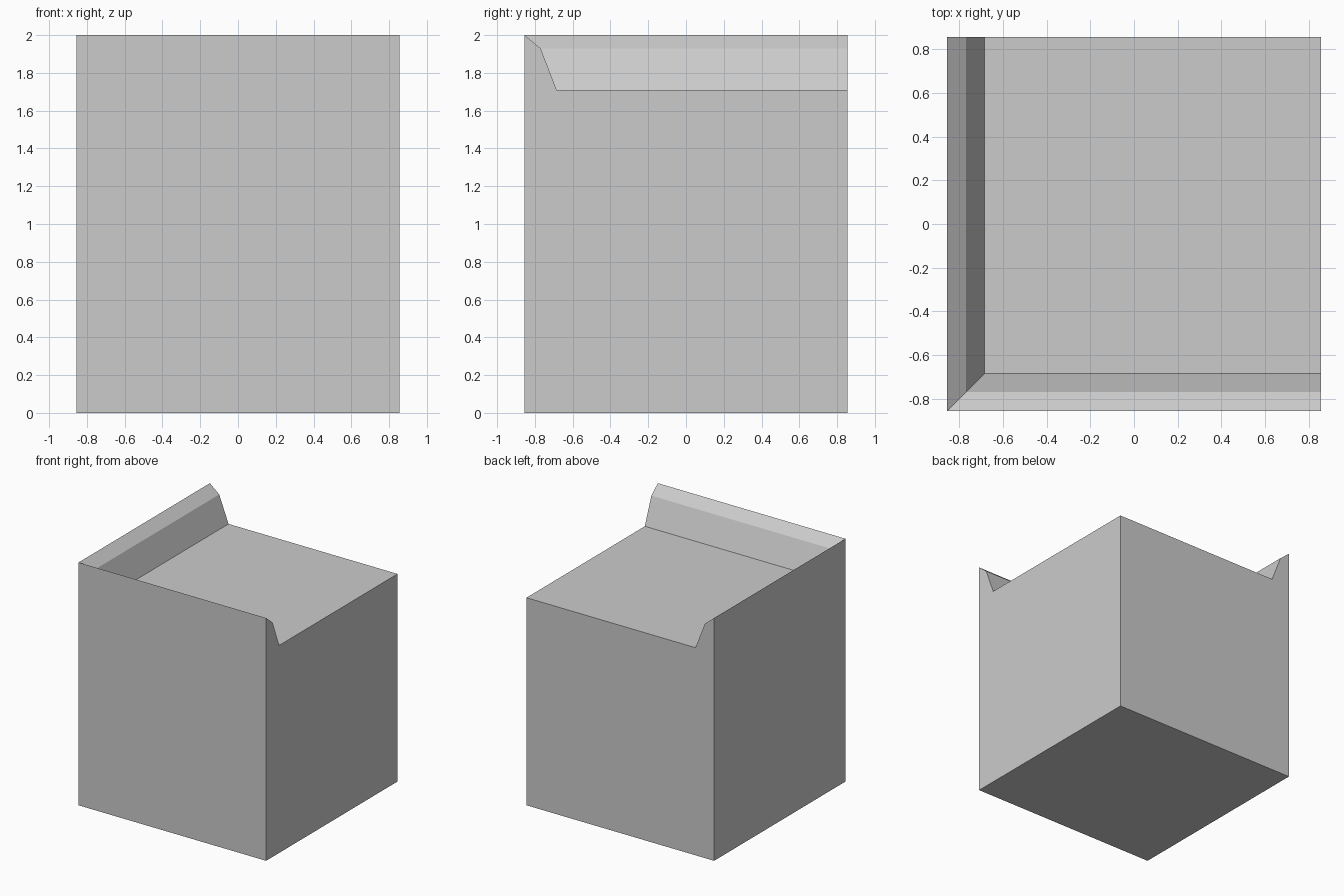
import bpy
import bmesh

cube = bpy.data.objects.get("Cube")
if cube:
    bpy.data.objects.remove(cube, do_unlink=True)

HALF = 0.855
# Raised rim section: (inset from the outer wall, height)
RIM = [(0.0, 2.0), (0.085, 1.93), (0.17, 1.71)]

# Flat grey material
grey = bpy.data.materials.new("plain grey")
grey.use_nodes = True
colour = (0.6, 0.6, 0.6, 1.0)
grey.diffuse_color = colour
grey.node_tree.nodes["Principled BSDF"].inputs["Base Color"].default_value = colour

bm = bmesh.new()

# Rim lines: right end, mitred corner and back end of each section point
ends, mitres, backs = [], [], []
for inset, z in RIM:
    a = -HALF + inset
    ends.append(bm.verts.new((HALF, a, z)))
    mitres.append(bm.verts.new((a, a, z)))
    backs.append(bm.verts.new((a, HALF, z)))

# Far corner of the lower top, and the base corners
far = bm.verts.new((HALF, HALF, RIM[-1][1]))
base = [bm.verts.new((x * HALF, y * HALF, 0))
        for x, y in ((-1, -1), (1, -1), (1, 1), (-1, 1))]

# Sloped inner faces of the front and side rims
for i in range(len(RIM) - 1):
    bm.faces.new((ends[i], ends[i + 1], mitres[i + 1], mitres[i]))
    bm.faces.new((mitres[i], mitres[i + 1], backs[i + 1], backs[i]))

# Lower top, base, front wall and side wall
bm.faces.new((mitres[-1], ends[-1], far, backs[-1]))
bm.faces.new(base[::-1])
bm.faces.new((base[0], base[1], ends[0], mitres[0]))
bm.faces.new((base[3], base[0], mitres[0], backs[0]))

# Walls that follow the rim section
bm.faces.new([base[1], base[2], far] + ends[::-1])
bm.faces.new([base[2], base[3]] + backs + [far])

bmesh.ops.recalc_face_normals(bm, faces=bm.faces[:])
mesh = bpy.data.meshes.new("block_with_raised_rim")
bm.to_mesh(mesh)
bm.free()
mesh.materials.append(grey)
block = bpy.data.objects.new("block_with_raised_rim", mesh)
bpy.context.collection.objects.link(block)
